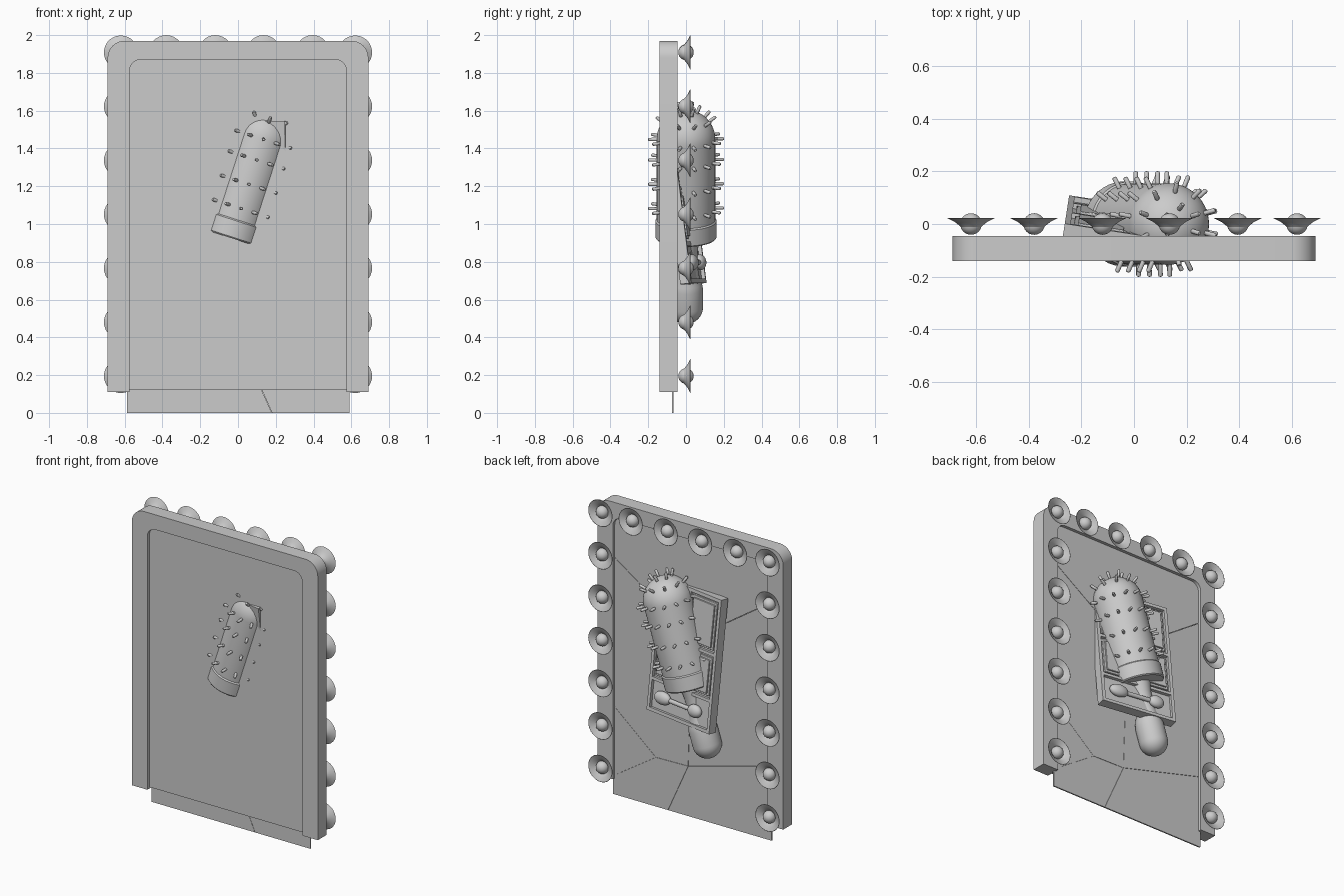
import bpy, bmesh
from math import sin, cos, pi, radians
from mathutils import Matrix, Vector

if "Cube" in bpy.data.objects:
    bpy.data.objects.remove(bpy.data.objects["Cube"])


def finish(name, bm, mat=None, bevel=0):
    bmesh.ops.remove_doubles(bm, verts=bm.verts, dist=1e-5)
    bmesh.ops.recalc_face_normals(bm, faces=bm.faces)
    me = bpy.data.meshes.new(name)
    bm.to_mesh(me)
    bm.free()
    ob = bpy.data.objects.new(name, me)
    bpy.context.collection.objects.link(ob)
    if mat:
        ob.matrix_world = mat
    if bevel:
        m = ob.modifiers.new("bevel", 'BEVEL')
        m.width, m.segments = bevel, 2
    bpy.ops.object.select_all(action='DESELECT')
    ob.select_set(True)
    bpy.context.view_layer.objects.active = ob
    bpy.ops.object.shade_smooth_by_angle(angle=radians(35))
    return ob


def revolve(bm, prof, mat, n=32):
    """Lathe (radius, height) points around local z."""
    rings = []
    for r, h in prof:
        if r < 1e-6:
            rings.append([bm.verts.new(mat @ Vector((0, 0, h)))])
        else:
            rings.append([bm.verts.new(mat @ Vector((r * cos(2 * pi * i / n), r * sin(2 * pi * i / n), h)))
                          for i in range(n)])
    for a, b in zip(rings, rings[1:]):
        for i in range(n):
            vs = [a[i % len(a)], a[(i + 1) % len(a)], b[(i + 1) % len(b)], b[i % len(b)]]
            bm.faces.new(list(dict.fromkeys(vs)))


def box(bm, x0, x1, y0, y1, z0, z1):
    m = Matrix.Translation(((x0 + x1) / 2, (y0 + y1) / 2, (z0 + z1) / 2)) @ \
        Matrix.Diagonal((x1 - x0, y1 - y0, z1 - z0, 1))
    bmesh.ops.create_cube(bm, size=1, matrix=m)


def prism(bm, pts, y0, y1):
    """Extrude an x-z outline along y."""
    f = bm.faces.new([bm.verts.new((x, y0, z)) for x, z in pts])
    g = bmesh.ops.extrude_face_region(bm, geom=[f])['geom']
    bmesh.ops.translate(bm, verts=[v for v in g if isinstance(v, bmesh.types.BMVert)], vec=(0, y1 - y0, 0))
    bm.faces.ensure_lookup_table()


def arch(w, top, r, n=10):
    """Left-to-right path over a rounded-corner arch."""
    pts = [(-w, 0.11)]
    for cx, a0 in ((-w + r, pi), (w - r, pi / 2)):
        for i in range(n + 1):
            a = a0 - i / n * pi / 2
            pts.append((cx + r * cos(a), top - r + r * sin(a)))
    return pts + [(w, 0.11)]


def arc(r, h, a0, a1, n=10):
    return [(max(0, r * cos(a0 + (a1 - a0) * i / n)), h + r * sin(a0 + (a1 - a0) * i / n)) for i in range(n + 1)]


# Frame open at the bottom
bm = bmesh.new()
prism(bm, arch(0.69, 1.97, 0.09) + arch(0.575, 1.87, 0.06)[::-1], -0.14, -0.045)
finish("frame", bm)

# Front board
bm = bmesh.new()
box(bm, -0.58, 0.58, -0.118, -0.1, 0.12, 1.875)
finish("front_board", bm)

# Cracked glass sheet, one thin shard per polygon
A, B, C = (0.03, 0.335), (0.27, 0.33), (0, 1.2)
W = 0.59
shards = [[(-W, 0), (0.18, 0), A, (-W, 0.5)],
          [(0.18, 0), (W, 0), (W, 0.12), B, A],
          [B, (W, 0.12), (W, 0.6)],
          [A, B, (W, 0.6), (W, 1.6), C],
          [(W, 1.6), (W, 1.88), (-W, 1.88), (-W, 1.6), C],
          [C, (-W, 1.6), (-W, 0.5), A]]
bm = bmesh.new()
for s in shards:
    cx, cz = sum(p[0] for p in s) / len(s), sum(p[1] for p in s) / len(s)
    prism(bm, [(cx + (x - cx) * 0.997, cz + (z - cz) * 0.997) for x, z in s], -0.075, -0.066)
finish("cracked_glass", bm)

# Light bulbs with flared dishes
spots = [(s * 0.62, 0.195 + 0.2855 * i) for s in (-1, 1) for i in range(7)]
spots += [(x, 1.91) for x in (-0.38, -0.12, 0.135, 0.395)]
dish = [(0.03, -0.022), (0.042, -0.008), (0.062, 0.008), (0.09, 0.022),
        (0.088, 0.023), (0.06, 0.011), (0.04, -0.004), (0.03, -0.018)]
bulbs, dishes = bmesh.new(), bmesh.new()
for x, z in spots:
    m = Matrix.Translation((x, 0, z)) @ Matrix.Rotation(-pi / 2, 4, 'X')
    revolve(bulbs, arc(0.041, 0, -pi / 2, pi / 2, 12), m, 24)
    revolve(dishes, dish, m, 28)
finish("bulbs", bulbs)
finish("bulb_dishes", dishes)

# Brush: body, cuff and handle on one tilted axis
axis = Matrix.Translation((-0.157, 0, 0.56)) @ Matrix.Rotation(radians(17.9), 4, 'Y')
I = Matrix.Identity(4)
L = 0.935
bm = bmesh.new()
revolve(bm, [(0, 0.44), (0.155, 0.44)] + arc(0.155, L, 0, pi / 2, 14), I, 48)
finish("brush_body", bm, axis)
bm = bmesh.new()
revolve(bm, [(0, 0.385), (0.156, 0.385), (0.162, 0.392), (0.162, 0.48), (0.155, 0.487)], I, 48)
finish("brush_cuff", bm, axis)
bm = bmesh.new()
revolve(bm, arc(0.09, 0, -pi / 2, 0) + [(0.09, 0.1), (0.085, 0.13), (0.068, 0.18), (0.06, 0.24),
                                        (0.063, 0.32), (0.075, 0.4)], I, 40)
finish("brush_handle", bm, axis)

# Bristle pegs in rings on the body and dome
bm = bmesh.new()
peg = [(0.009, 0.14), (0.009, 0.195), (0.006, 0.2), (0, 0.201)]
rings = [(h, 0, 14) for h in (0.55, 0.685, 0.82, L)] + [(L, 38, 10), (L, 68, 6)]
for h, elev, count in rings:
    for i in range(count):
        m = Matrix.Translation((0, 0, h)) @ Matrix.Rotation(2 * pi * i / count - pi / 2 + 0.03, 4, 'Z') @ \
            Matrix.Rotation(radians(90 - elev), 4, 'Y')
        revolve(bm, peg, m, 10)
finish("brush_pegs", bm, axis)

# Palette tray tilted behind the brush
tray = Matrix.Translation((0.005, 0.015, 1.12)) @ Matrix.Rotation(radians(-8.8), 4, 'Z') @ \
    Matrix.Rotation(radians(7.2), 4, 'X')
w, h = 0.263, 0.435
bm = bmesh.new()
box(bm, -w, w, -0.06, -0.02, -h, h)
for s in (-1, 1):
    box(bm, *sorted((s * w, s * (w - 0.022))), -0.06, 0, -h, h)
    box(bm, -w, w, -0.06, 0, *sorted((s * h, s * (h - 0.022))))
for z in (-0.225, 0.07):
    box(bm, -w, w, -0.06, 0, z - 0.01, z + 0.01)
box(bm, -0.01, 0.01, -0.06, 0, -0.225, h)
finish("palette_tray", bm, tray)

# Colour pans
bm = bmesh.new()
for s in (-1, 1):
    for z0, z1 in ((0.095, 0.4), (-0.2, 0.045)):
        box(bm, *sorted((s * 0.023, s * 0.228)), -0.03, -0.006, z0, z1)
        box(bm, *sorted((s * 0.038, s * 0.213)), -0.03, 0.004, z0 + 0.015, z1 - 0.015)
finish("colour_pans", bm, tray, 0.003)

# Double-ended applicator
bm = bmesh.new()
for x, rx, rz in ((0.14, 0.065, 0.042), (-0.13, 0.052, 0.042)):
    bmesh.ops.create_uvsphere(bm, u_segments=24, v_segments=14, radius=1,
                              matrix=Matrix.Translation((x, 0, -0.325)) @ Matrix.Diagonal((rx, 0.032, rz, 1)))
revolve(bm, [(0, -0.12), (0.014, -0.12), (0.014, 0.12), (0, 0.12)],
        Matrix.Translation((0, -0.003, -0.325)) @ Matrix.Rotation(pi / 2, 4, 'Y'), 16)
finish("applicator", bm, tray)
